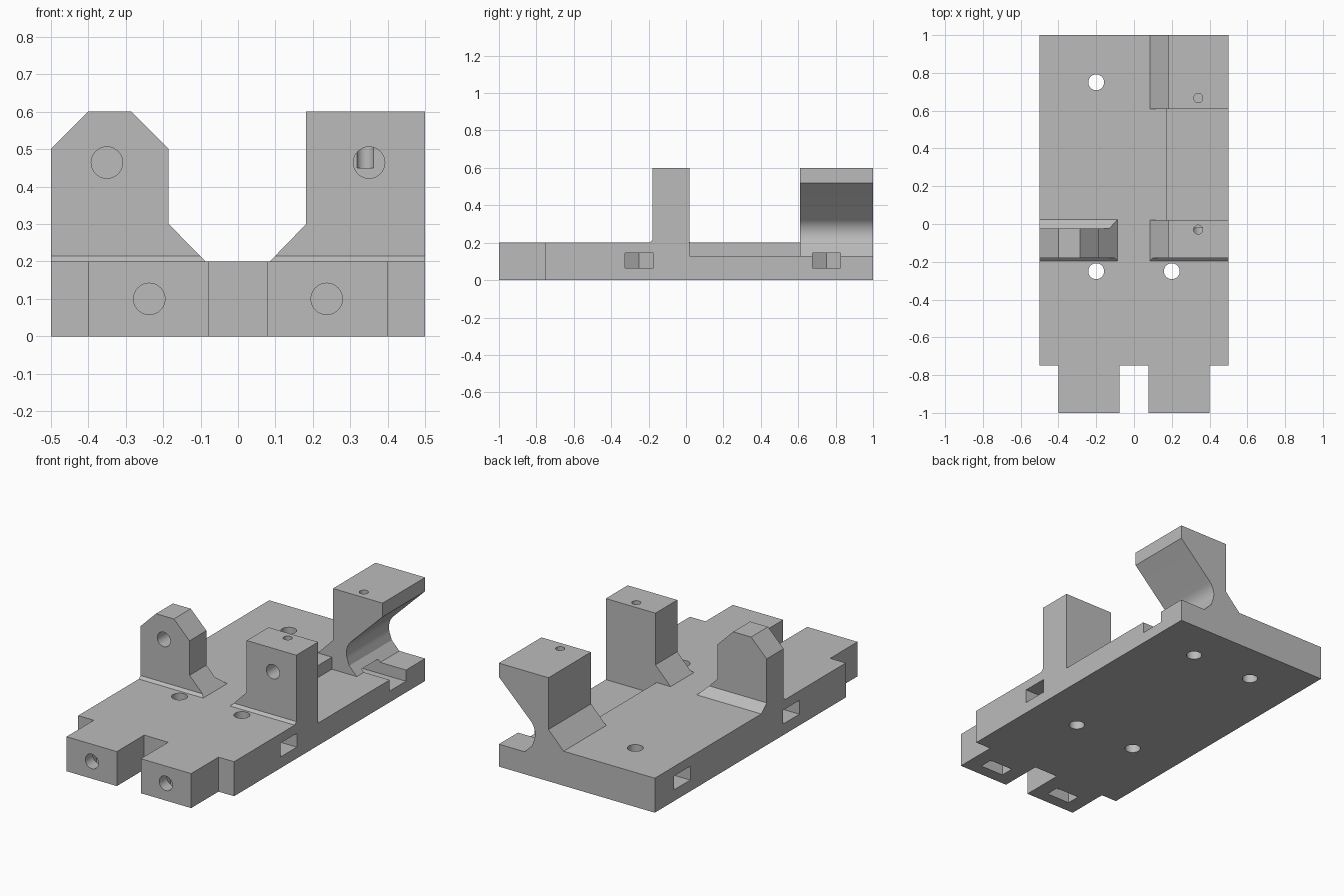
import bpy, bmesh
from math import sin, cos, radians, tau

cube = bpy.data.objects.get("Cube")
if cube:
    bpy.data.objects.remove(cube, do_unlink=True)

grey = bpy.data.materials.new("plain grey")
grey.use_nodes = True
grey.diffuse_color = (0.5, 0.5, 0.5, 1)
grey.node_tree.nodes["Principled BSDF"].inputs["Base Color"].default_value = (0.5, 0.5, 0.5, 1)


def prism(name, points, axis, lo, hi):
    """Extrude a 2D outline along an axis from lo to hi."""
    place = {"x": lambda a, b, t: (t, a, b),
             "y": lambda a, b, t: (a, t, b),
             "z": lambda a, b, t: (a, b, t)}[axis]
    bm = bmesh.new()
    rings = [[bm.verts.new(place(a, b, t)) for a, b in points] for t in (lo, hi)]
    for ring in rings:
        bm.faces.new(ring)
    n = len(points)
    for i in range(n):
        j = (i + 1) % n
        bm.faces.new((rings[0][i], rings[0][j], rings[1][j], rings[1][i]))
    bmesh.ops.recalc_face_normals(bm, faces=bm.faces)
    mesh = bpy.data.meshes.new(name)
    bm.to_mesh(mesh)
    bm.free()
    mesh.materials.append(grey)
    obj = bpy.data.objects.new(name, mesh)
    bpy.context.collection.objects.link(obj)
    return obj


def cut(target, *outline):
    """Subtract a prism from the target and discard the cutter."""
    cutter = prism("cutter", *outline)
    cutter.hide_render = True
    mod = target.modifiers.new("cut", "BOOLEAN")
    mod.operation = "DIFFERENCE"
    mod.solver = "EXACT"
    mod.object = cutter
    bpy.context.view_layer.objects.active = target
    bpy.ops.object.modifier_apply(modifier=mod.name)
    bpy.data.objects.remove(cutter, do_unlink=True)


def circle(a, b, r, n=32):
    return [(a + r * cos(tau * i / n), b + r * sin(tau * i / n)) for i in range(n)]


def rect(a0, b0, a1, b1):
    return [(a0, b0), (a1, b0), (a1, b1), (a0, b1)]


def side_slot(side, y):
    """Nut slot entering from a side, with a pointed inner end."""
    outline = [(0.6, y - 0.075), (0.157, y - 0.075), (0.113, y),
               (0.157, y + 0.075), (0.6, y + 0.075)]
    return [(side * a, b) for a, b in outline], "z", 0.065, 0.145


# Base plate with two front tabs
base = prism("base_plate", [(-0.5, 1), (-0.5, -0.75), (-0.4, -0.75), (-0.4, -1),
                            (-0.077, -1), (-0.077, -0.75), (0.077, -0.75), (0.077, -1),
                            (0.4, -1), (0.4, -0.75), (0.5, -0.75), (0.5, 1)], "z", 0, 0.2)
# Lowered floor behind the left clamp
cut(base, rect(0.175, 0.02, 0.6, 1.1), "z", 0.13, 0.3)

for side in (-1, 1):
    # Vertical bolt holes and their nut slots
    for y in (-0.25, 0.75):
        cut(base, circle(side * 0.2, y, 0.042), "z", -0.1, 0.3)
        cut(base, *side_slot(side, y))
    # Tab bolt hole and nut slot from below
    x = side * 0.237
    cut(base, circle(x, 0.1, 0.042), "y", -1.1, -0.7)
    cut(base, [(x - 0.075, -0.1), (x + 0.075, -0.1), (x + 0.075, 0.143),
               (x, 0.187), (x - 0.075, 0.143)], "y", -0.93, -0.85)

# Upright clamps, each with a small chamfered toe at the front
right_clamp = prism("right_clamp", [(-0.5, 0.2), (-0.5, 0.5), (-0.4, 0.6), (-0.285, 0.6),
                                    (-0.185, 0.5), (-0.185, 0.3), (-0.087, 0.2)],
                    "y", -0.21, 0.03)
left_clamp = prism("left_clamp", [(0.5, 0.2), (0.5, 0.6), (0.182, 0.6),
                                  (0.182, 0.3), (0.085, 0.2)], "y", -0.21, 0.02)
for clamp, x, depth in ((right_clamp, -0.35, -0.06), (left_clamp, 0.35, -0.02)):
    cut(clamp, [(-0.3, 0.7), (-0.18, 0.7), (-0.18, 0.215), (-0.21, 0.185), (-0.3, 0.185)],
        "x", -0.6, 0.6)
    cut(clamp, circle(x, 0.464, 0.042), "y", -0.3, depth)
# Sloped heel of the right clamp
cut(right_clamp, [(-0.025, 0.7), (-0.025, 0.245), (0.036, 0.19), (0.1, 0.19), (0.1, 0.7)],
    "x", -0.6, 0.6)

# Rear hook with a rounded channel facing outwards
channel = [(0.368 + 0.1 * cos(radians(a)), 0.25 + 0.1 * sin(radians(a)))
           for a in range(135, 201, 5)]
rear_hook = prism("rear_hook", [(0.175, 0.13), (0.175, 0.2), (0.085, 0.2), (0.182, 0.3),
                                (0.182, 0.6), (0.5, 0.6), (0.5, 0.52)] + channel
                  + [(0.286, 0.18), (0.335, 0.13)], "y", 0.61, 1)
cut(rear_hook, *side_slot(1, 0.75))

# Set screw holes in the tops
cut(left_clamp, circle(0.34, -0.03, 0.024), "z", 0.45, 0.7)
cut(rear_hook, circle(0.34, 0.667, 0.024), "z", 0.45, 0.7)

# Smooth the round holes and the channel, keep corners sharp
bpy.ops.object.select_all(action="DESELECT")
for obj in (base, right_clamp, left_clamp, rear_hook):
    obj.select_set(True)
bpy.context.view_layer.objects.active = base
bpy.ops.object.shade_smooth_by_angle(angle=radians(25))
